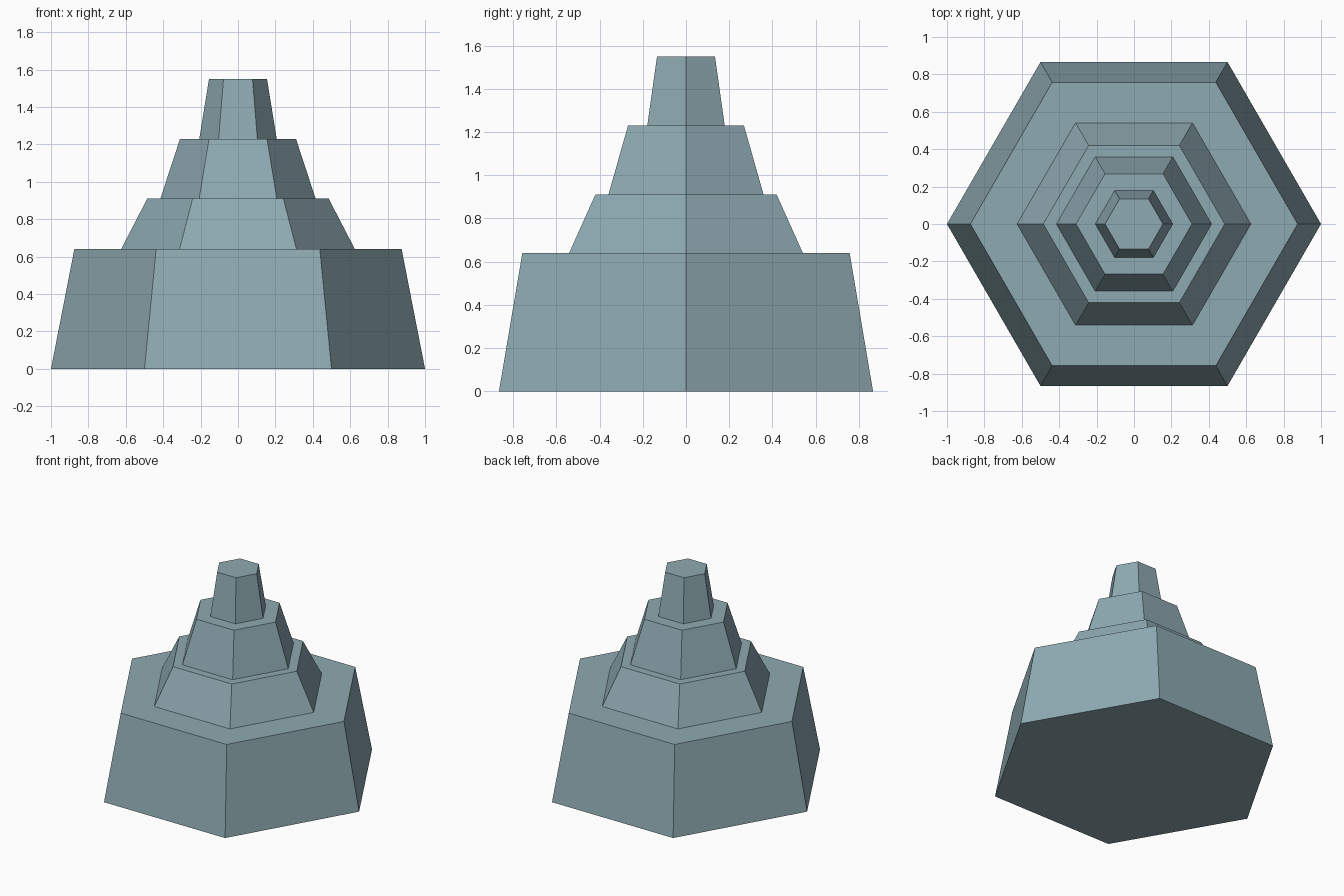
import bpy, bmesh, math

if "Cube" in bpy.data.objects:
    bpy.data.objects.remove(bpy.data.objects["Cube"])

SIDES = 6
# (radius, height) outline from the ground up: four tapering tiers with flat ledges
PROFILE = [(1.0, 0.0), (0.875, 0.64),
           (0.625, 0.64), (0.485, 0.91),
           (0.415, 0.91), (0.31, 1.23),
           (0.207, 1.23), (0.155, 1.55)]

stone = bpy.data.materials.new("blue_grey_stone")
stone.diffuse_color = (0.27, 0.40, 0.44, 1.0)
stone.use_nodes = True
stone.node_tree.nodes["Principled BSDF"].inputs["Base Color"].default_value = stone.diffuse_color

# Stepped hexagonal tower: one closed shell lofted through the outline
bm = bmesh.new()
rings = []
for r, z in PROFILE:
    rings.append([bm.verts.new((r * math.cos(math.tau * i / SIDES),
                                r * math.sin(math.tau * i / SIDES), z))
                  for i in range(SIDES)])
for low, high in zip(rings, rings[1:]):
    for i in range(SIDES):
        j = (i + 1) % SIDES
        bm.faces.new((low[i], low[j], high[j], high[i]))

# Underside and summit
bm.faces.new(rings[0][::-1])
bm.faces.new(rings[-1])
bmesh.ops.recalc_face_normals(bm, faces=bm.faces)

mesh = bpy.data.meshes.new("stepped_tower")
bm.to_mesh(mesh)
bm.free()
mesh.materials.append(stone)
tower = bpy.data.objects.new("stepped_tower", mesh)
bpy.context.collection.objects.link(tower)
